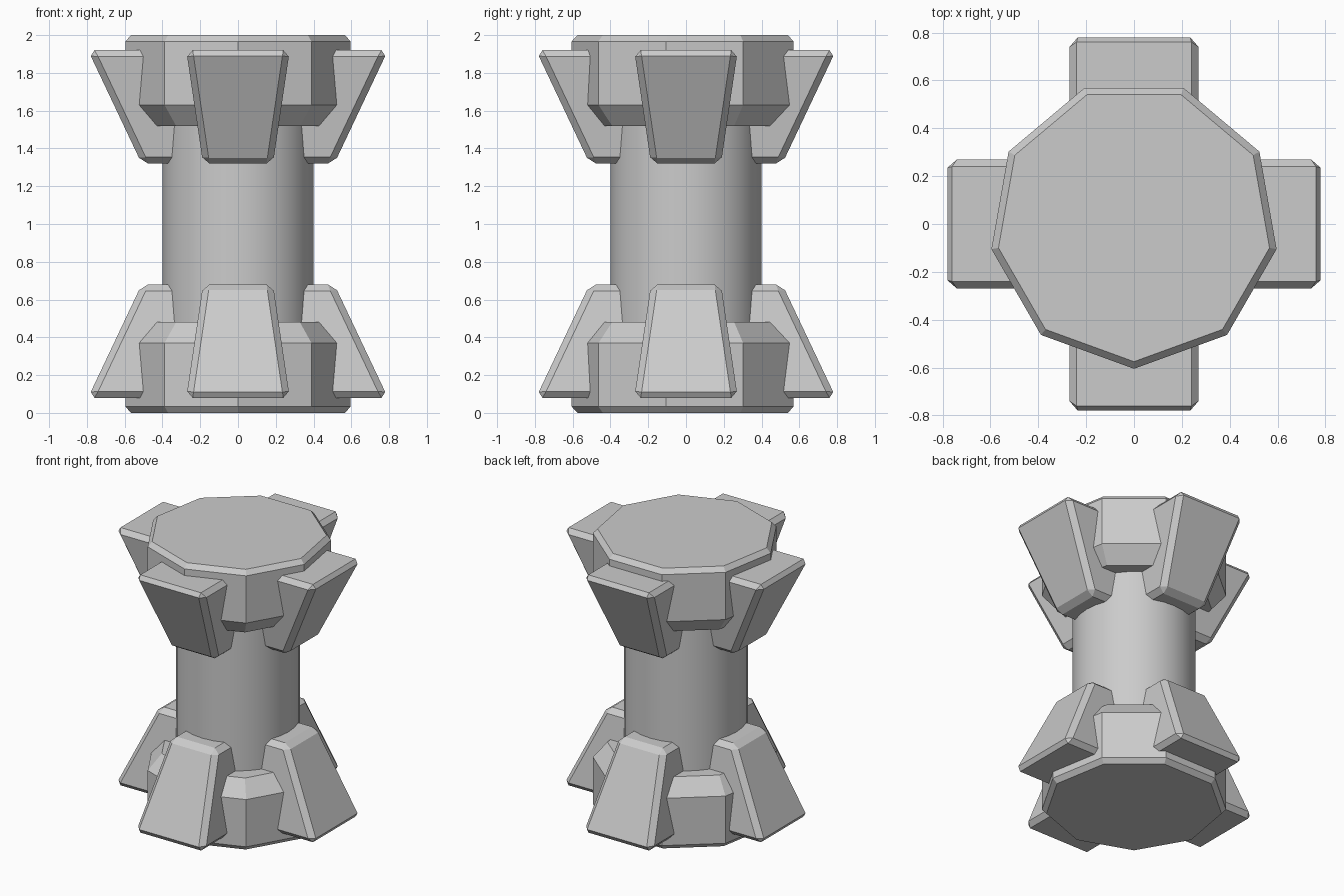
import bpy, bmesh, math
from mathutils import Matrix

if "Cube" in bpy.data.objects:
    bpy.data.objects.remove(bpy.data.objects["Cube"])


def loft(name, rings):
    """Closed solid through a stack of equal-length point rings."""
    bm = bmesh.new()
    loops = [[bm.verts.new(p) for p in ring] for ring in rings]
    n = len(loops[0])
    for a, b in zip(loops, loops[1:]):
        for i in range(n):
            j = (i + 1) % n
            bm.faces.new((a[i], a[j], b[j], b[i]))
    bm.faces.new(loops[0][::-1])
    bm.faces.new(loops[-1])
    bmesh.ops.recalc_face_normals(bm, faces=bm.faces)
    me = bpy.data.meshes.new(name)
    bm.to_mesh(me)
    bm.free()
    ob = bpy.data.objects.new(name, me)
    bpy.context.collection.objects.link(ob)
    return ob


def flip(z, top):
    return 2 - z if top else z


def end_cap(name, top):
    profile = [(0.575, 0), (0.605, 0.033), (0.605, 0.37), (0.51, 0.48)]
    rings = []
    for r, z in profile:
        angles = [math.radians(-90 + 40 * i) for i in range(9)]
        rings.append([(r * math.cos(a), r * math.sin(a), flip(z, top)) for a in angles])
    return loft(name, rings)


def buttress(name, top, angle):
    # (height, outer reach, half width) of the tapered block
    rings = []
    for z, out, w in [(0.08, 0.794, 0.274), (0.68, 0.51, 0.185)]:
        h = flip(z, top)
        rings.append([(0.25, -w, h), (out, -w, h), (out, w, h), (0.25, w, h)])
    ob = loft(name, rings)
    ob.data.transform(Matrix.Rotation(angle, 4, 'Z'))
    bev = ob.modifiers.new("chamfer", 'BEVEL')
    bev.width = 0.034
    bev.segments = 1
    bev.limit_method = 'NONE'
    return ob


# Round smooth column
bpy.ops.mesh.primitive_cylinder_add(vertices=32, radius=0.4, depth=1.9, location=(0, 0, 1))
column = bpy.context.object
column.name = "column"
bpy.ops.object.shade_smooth_by_angle(angle=math.radians(30))

# Nine-sided caps and four buttresses at each end
for label, top in (("lower", False), ("upper", True)):
    end_cap(label + "_cap", top)
    for i, side in enumerate(("right", "back", "left", "front")):
        buttress(f"{label}_{side}_buttress", top, i * math.pi / 2)
